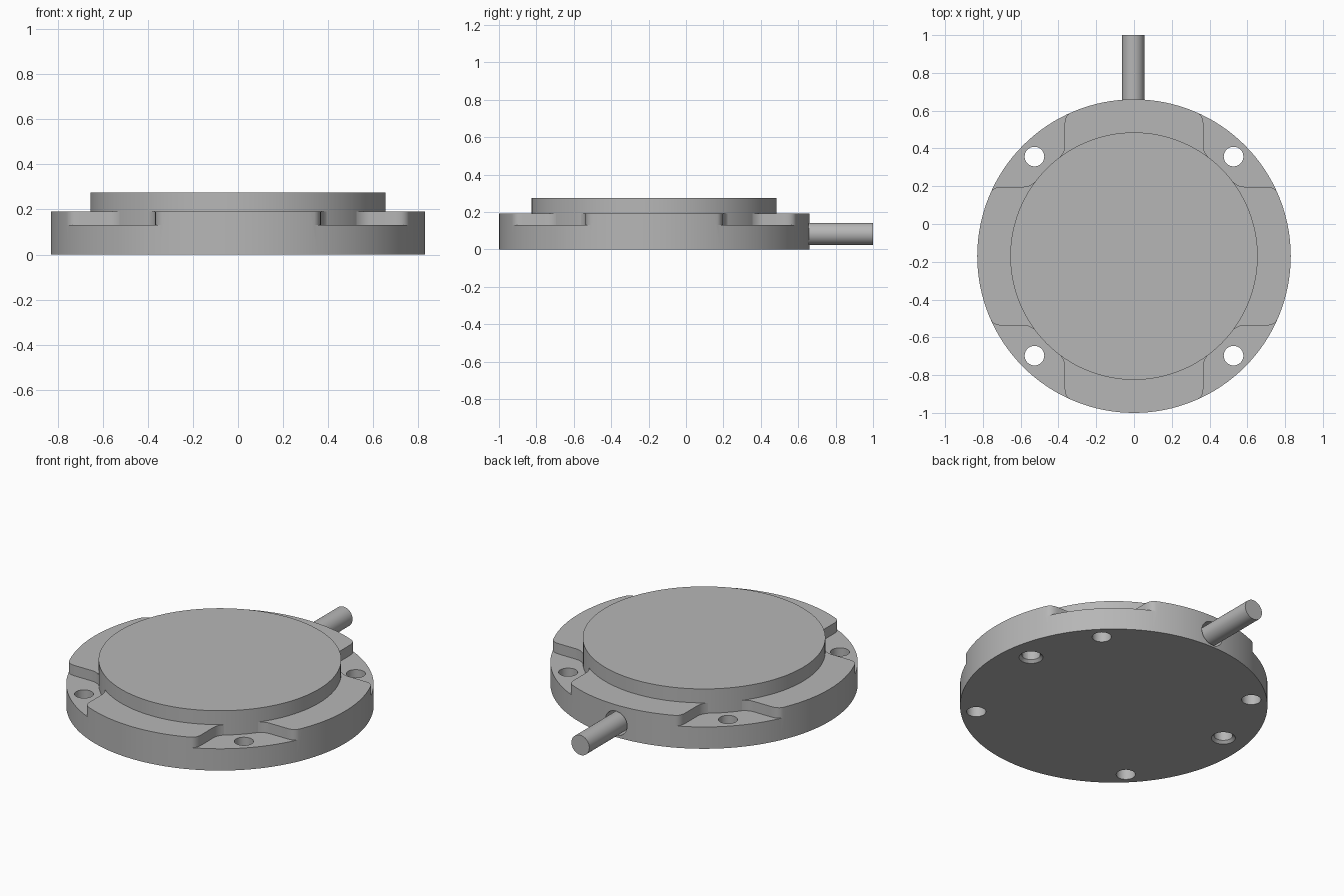
import bpy
import bmesh
from math import cos, sin, radians, atan2, pi
from mathutils import Vector, Matrix

cube = bpy.data.objects.get("Cube")
if cube:
    bpy.data.objects.remove(cube)

# Main dimensions
CY = -0.17
BODY_R, CAP_R = 0.83, 0.655
FLOOR, BODY_H, CAP_H = 0.13, 0.192, 0.275
WALL = 0.367
CABLE_Z = 0.083

grey = bpy.data.materials.new("plain grey")
grey.use_nodes = True
colour = (0.47, 0.47, 0.47, 1)
grey.diffuse_color = colour
grey.node_tree.nodes["Principled BSDF"].inputs["Base Color"].default_value = colour


def finish(name, bm):
    bmesh.ops.recalc_face_normals(bm, faces=bm.faces)
    mesh = bpy.data.meshes.new(name)
    bm.to_mesh(mesh)
    bm.free()
    mesh.materials.append(grey)
    obj = bpy.data.objects.new(name, mesh)
    bpy.context.collection.objects.link(obj)
    return obj


def cylinder(name, centre, r, depth, r_top=None, segments=32, rot=Matrix()):
    """Cylinder or cone growing from centre along its own z axis."""
    bm = bmesh.new()
    bmesh.ops.create_cone(bm, cap_ends=True, segments=segments, radius1=r,
                          radius2=r if r_top is None else r_top, depth=depth,
                          matrix=Matrix.Translation(centre) @ rot
                          @ Matrix.Translation((0, 0, depth / 2)))
    return finish(name, bm)


def prism(name, outline, z0, z1):
    bm = bmesh.new()
    face = bm.faces.new([bm.verts.new((x, y, z0)) for x, y in outline])
    side = bmesh.ops.extrude_face_region(bm, geom=[face])["geom"]
    bmesh.ops.translate(bm, vec=(0, 0, z1 - z0),
                        verts=[v for v in side if isinstance(v, bmesh.types.BMVert)])
    return finish(name, bm)


def bend(a, b, c, steps=6):
    """Rounded corner from a to c, steered by b."""
    a, b, c = Vector(a), Vector(b), Vector(c)
    ts = [i / steps for i in range(steps + 1)]
    return [a * (1 - t) ** 2 + b * 2 * t * (1 - t) + c * t * t for t in ts]


def activate(obj):
    bpy.ops.object.select_all(action="DESELECT")
    obj.select_set(True)
    bpy.context.view_layer.objects.active = obj


def cut(obj, cutter):
    cutter.hide_render = True
    mod = obj.modifiers.new("cut", "BOOLEAN")
    mod.operation, mod.solver, mod.object = "DIFFERENCE", "EXACT", cutter
    activate(obj)
    bpy.ops.object.modifier_apply(modifier=mod.name)
    bpy.data.objects.remove(cutter)


def smooth(obj):
    activate(obj)
    bpy.ops.object.shade_smooth_by_angle(angle=radians(30))


# Round body
body = cylinder("body", (0, CY, 0), BODY_R, BODY_H, segments=128)

# Corner pocket outline: rounded rim corner, straight wall, fillet, inner arc
inner = CAP_R - 0.003
start = atan2(0.51, 0.41)
half = [Vector((0.28, 0.88))]
half += bend((0.336, 0.759), (WALL, 0.745), (WALL, 0.70))
half += bend((WALL, 0.585), (WALL, 0.544), (inner * cos(start), inner * sin(start)))
half += [Vector((inner * cos(a), inner * sin(a)))
         for a in [start + (pi / 4 - start) * i / 4 for i in range(1, 5)]]
pocket = half + [Vector((p.y, p.x)) for p in reversed(half[:-1])]
pocket.append(Vector((0.9, 0.9)))

# Four pockets, each with a through hole
for sx in (-1, 1):
    for sy in (-1, 1):
        cut(body, prism("pocket_cutter", [(sx * p.x, CY + sy * p.y) for p in pocket],
                        FLOOR, 0.4))
        cut(body, cylinder("hole_cutter", (sx * 0.527, CY + sy * 0.527, -0.1), 0.052, 0.5))

# Two blind holes with chamfered mouths in the underside
for sx in (-1, 1):
    cut(body, cylinder("blind_cutter", (sx * 0.678, CY + 0.113, -0.05), 0.05, 0.15))
    cut(body, cylinder("chamfer_cutter", (sx * 0.678, CY + 0.113, -0.01), 0.075, 0.03, 0.045))

# Cable opening in the back wall
backward = Matrix.Rotation(-pi / 2, 4, "X")
cut(body, cylinder("cable_cutter", (0, 0.55, CABLE_Z), 0.072, 0.3, rot=backward))
smooth(body)

# Raised round cap
cap = cylinder("cap", (0, CY, 0.11), CAP_R, CAP_H - 0.11, segments=128)
smooth(cap)

# Cable stub
cable = cylinder("cable", (-0.004, 0.54, CABLE_Z), 0.059, 0.46, rot=backward)
smooth(cable)
